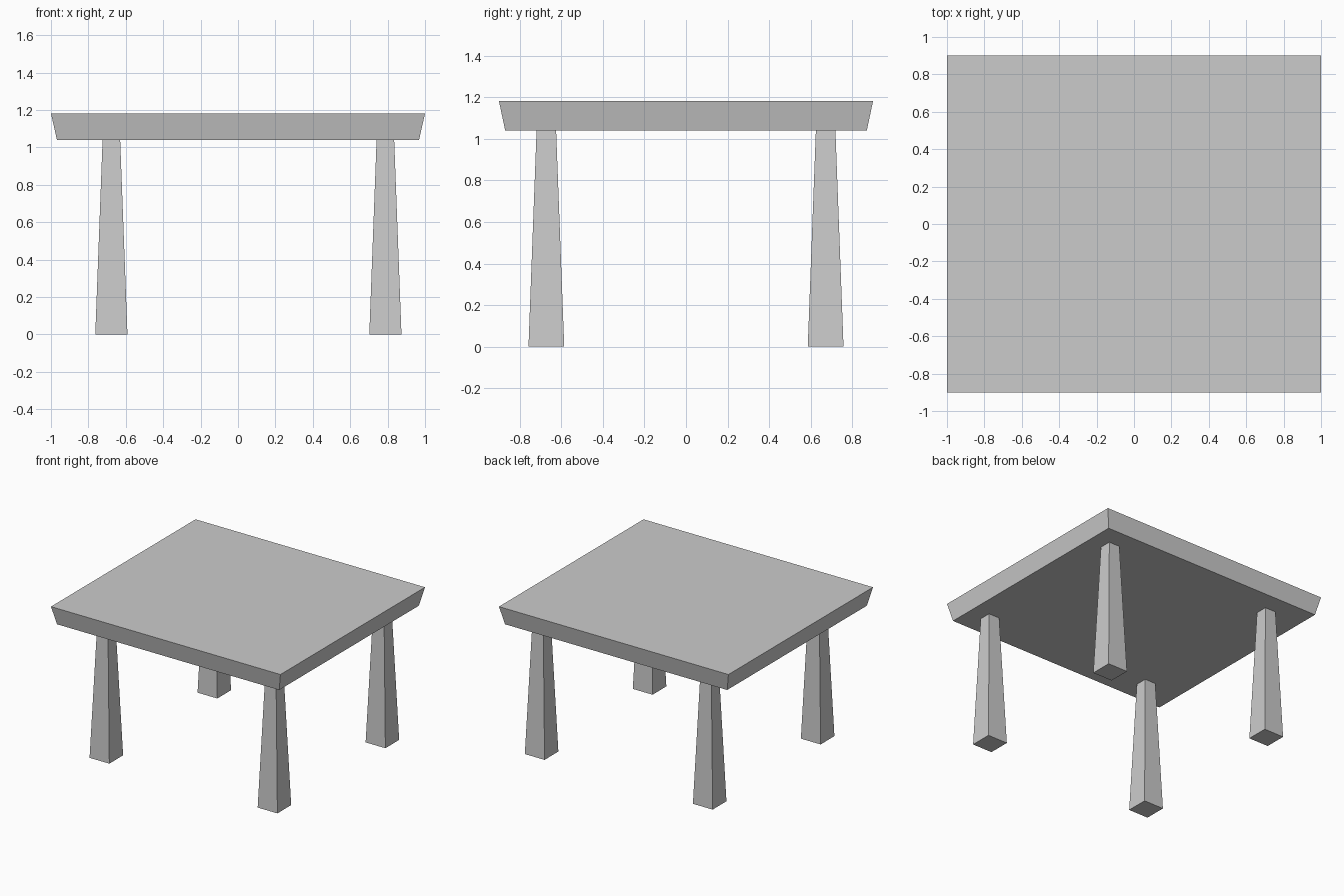
import bpy, bmesh

if "Cube" in bpy.data.objects:
    bpy.data.objects.remove(bpy.data.objects["Cube"])


def tapered_block(name, center, bottom_half, top_half, z0, z1):
    """Four-sided block whose bottom and top rectangles differ in size."""
    bm = bmesh.new()
    bmesh.ops.create_cube(bm, size=2)
    for v in bm.verts:
        hx, hy = top_half if v.co.z > 0 else bottom_half
        v.co.x = center[0] + v.co.x * hx
        v.co.y = center[1] + v.co.y * hy
        v.co.z = z1 if v.co.z > 0 else z0
    mesh = bpy.data.meshes.new(name)
    bm.to_mesh(mesh)
    bm.free()
    obj = bpy.data.objects.new(name, mesh)
    bpy.context.collection.objects.link(obj)
    return obj


# Table top, edges slanting inward towards the underside
tapered_block("table_top", (0, 0), (0.968, 0.87), (1.0, 0.9), 1.04, 1.182)

# Legs, wider at the foot; the left pair sits further in than the right pair
for side, x in (("left", -0.677), ("right", 0.788)):
    for end, y in (("front", -0.672), ("back", 0.672)):
        tapered_block(f"{end}_{side}_leg", (x, y),
                      (0.086, 0.086), (0.047, 0.047), 0, 1.04)
